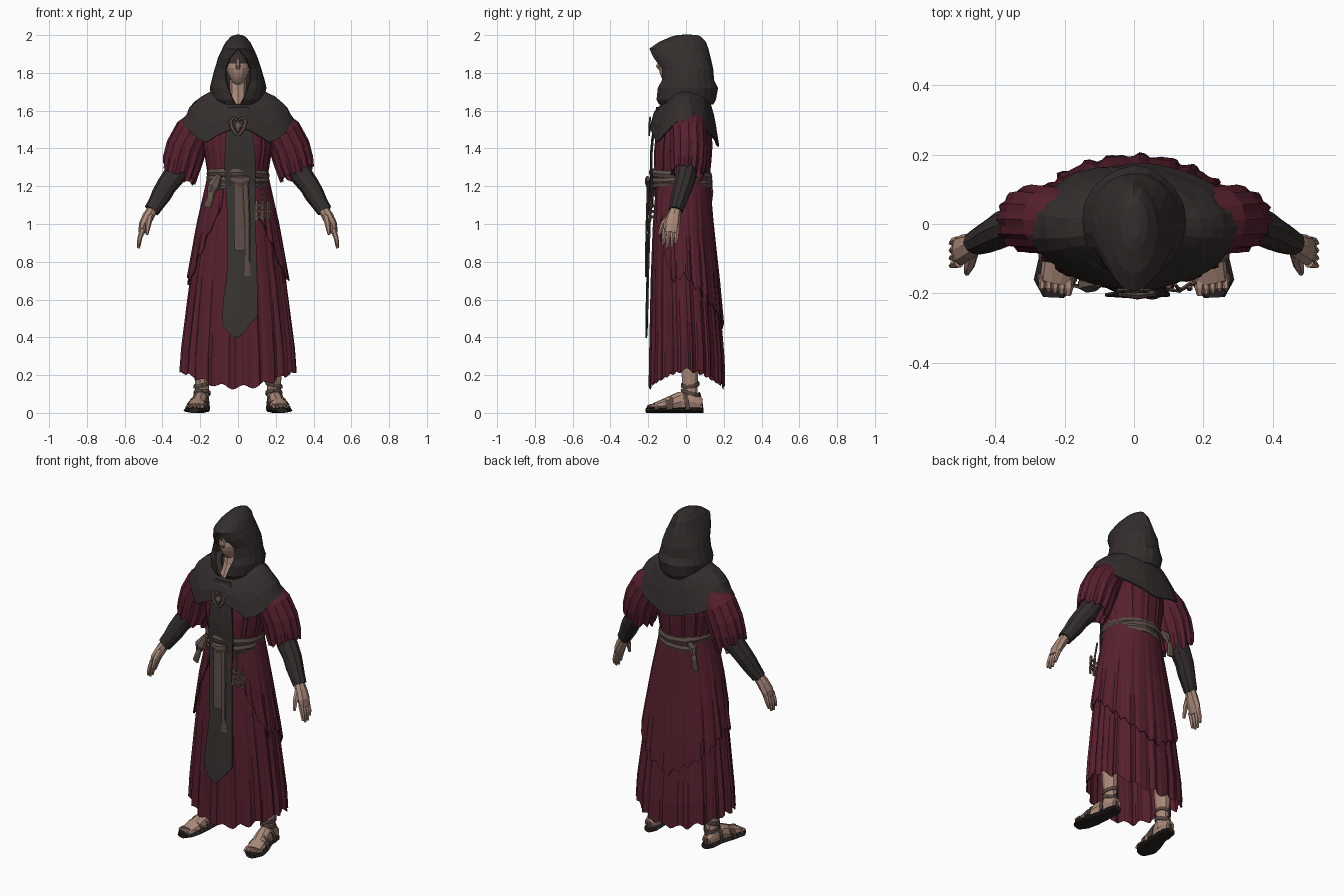
import bpy, bmesh, random
from math import sin, cos, pi
from mathutils import Vector

random.seed(4)
if "Cube" in bpy.data.objects:
    bpy.data.objects.remove(bpy.data.objects["Cube"])


def material(name, *rgb):
    m = bpy.data.materials.new(name)
    m.use_nodes = True
    m.diffuse_color = (*rgb, 1)
    m.node_tree.nodes["Principled BSDF"].inputs["Base Color"].default_value = (*rgb, 1)
    return m


MAROON = material("maroon cloth", .095, .0145, .0265)
DARK = material("charcoal cloth", .034, .0275, .0255)
PANEL = material("grey panel cloth", .041, .035, .032)
SKIN = material("skin", .4, .25, .195)
SASH = material("brown sash", .112, .077, .066)
STRAP = material("sandal leather", .095, .063, .052)
SOLE = material("dark sole", .018, .015, .014)
BRONZE = material("bronze", .14, .095, .078)


def finish(name, bm, mats, thick=0):
    bmesh.ops.remove_doubles(bm, verts=bm.verts, dist=.00001)
    bmesh.ops.recalc_face_normals(bm, faces=bm.faces)
    me = bpy.data.meshes.new(name)
    bm.to_mesh(me)
    bm.free()
    for m in mats:
        me.materials.append(m)
    ob = bpy.data.objects.new(name, me)
    bpy.context.collection.objects.link(ob)
    if thick:
        mod = ob.modifiers.new("thickness", "SOLIDIFY")
        mod.thickness, mod.offset = thick, 0
    return ob


def sheet(name, nu, nv, f, mat, closed=True, thick=0, jitter=0, caps=False):
    """Grid surface from f(u, v), with u around and v along."""
    bm = bmesh.new()
    cols = nu if closed else nu + 1
    rnd = lambda: random.uniform(-jitter, jitter)
    rows = [[bm.verts.new(Vector(f(i / nu, j / nv)) + Vector((rnd(), rnd(), rnd())))
             for i in range(cols)] for j in range(nv + 1)]
    for a, b in zip(rows, rows[1:]):
        for i in range(nu):
            k = (i + 1) % cols
            bm.faces.new((a[i], a[k], b[k], b[i]))
    if caps:
        bm.faces.new(rows[0])
        bm.faces.new(rows[-1])
    return finish(name, bm, [mat], thick)


def table(rows, key):
    """Linear lookup in rows whose first column ascends."""
    if key <= rows[0][0]:
        return rows[0][1:]
    for a, b in zip(rows, rows[1:]):
        if key <= b[0]:
            t = (key - a[0]) / (b[0] - a[0])
            return [p + (q - p) * t for p, q in zip(a[1:], b[1:])]
    return rows[-1][1:]


def oval(a, rx, yf, yb, z, k=1):
    """Point on a body section; angle 0 is the front."""
    return (k * rx * sin(a), (yf + yb) / 2 - k * (yb - yf) / 2 * cos(a), z)


def tube(name, pts, radii, mat, n=8, ref=(0, 1, 0), side=1, floor=None,
         pleat=0, jag=0, slant=0, thick=0, caps=True):
    """Swept oval along points; a radius pair is (across, along ref)."""
    pts = [Vector(p) for p in pts]
    ref = Vector(ref)
    last = len(pts) - 1
    noise = [random.uniform(-jag, jag) for _ in range(n)]

    def f(u, v):
        i = round(v * last)
        t = (pts[min(i + 1, last)] - pts[max(i - 1, 0)]).normalized()
        s = t.cross(ref).normalized()
        w = s.cross(t)
        a, b = radii[min(i, len(radii) - 1)]
        k = 1 + pleat * v * (-1) ** round(u * n)
        p = pts[i] + s * a * k * cos(2 * pi * u) + w * b * k * sin(2 * pi * u)
        if i == last:
            p += t * (noise[round(u * n) % n] - slant * cos(2 * pi * u))
        if floor is not None:
            p.z = max(p.z, floor)
        return (p.x * side, p.y, p.z)
    return sheet(name, n, last, f, mat, thick=thick, caps=caps)


def pleats(a):
    return sin(23 * a) * .6 + sin(37 * a + 1) * .4


# Pleated robe skirt and the shorter open overskirt
SKIRT = [(.12, .306, -.193, .2), (.3, .3, -.191, .198), (.7, .253, -.185, .165),
         (1, .205, -.175, .135), (1.26, .15, -.155, .115)]


def skirt(u, v):
    a = 2 * pi * u
    hem = .135 + .09 * sin(a) ** 2 + .012 * sin(17 * a)
    z = 1.25 + (hem - 1.25) * v
    return oval(a, *table(SKIRT, z), z, 1 + .045 * pleats(a) * v)


HEM = [(.45, 1.1), (.8, .93), (1.25, .7), (1.6, .73), (2.4, .57), (pi, .45)]


def overskirt(u, v):
    a = .45 + (2 * pi - .9) * u
    hem = table(HEM, min(a, 2 * pi - a))[0] + .015 * sin(29 * a)
    z = 1.25 + (hem - 1.25) * v
    return oval(a, *table(SKIRT, z), z, 1.05 + .035 * pleats(a) * v)


sheet("robe_skirt", 120, 8, skirt, MAROON)
sheet("overskirt", 100, 7, overskirt, MAROON, closed=False, thick=.006)

# Tunic body
TORSO = [(1.2, .15, -.155, .115), (1.3, .165, -.17, .13), (1.45, .19, -.165, .14), (1.62, .15, -.12, .11)]
sheet("tunic_body", 72, 6, lambda u, v: oval(2 * pi * u, *table(TORSO, 1.62 - .42 * v), 1.62 - .42 * v,
      1 + .025 * pleats(2 * pi * u)), MAROON, caps=True)

# Shoulder mantle with a dipping hem
CAPE = [(0, .085, -.1, .09, 1.72), (.3, .185, -.145, .125, 1.68), (.6, .245, -.17, .15, 1.63), (1, .292, -.183, .17, 1.55)]
DROP = [(0, .04), (.25, .06), (.63, .125), (.95, .075), (1.3, .01), (1.75, 0), (2.3, .07), (pi, .14)]


def mantle(u, v):
    a = 2 * pi * u
    rx, yf, yb, z = table(CAPE, v)
    z -= table(DROP, min(a, 2 * pi - a))[0] * v + .07 * max(0, cos(a)) ** 2 * (1 - v)
    return oval(a, rx, yf, yb, z, 1 + .012 * v * sin(9 * a))


sheet("shoulder_mantle", 32, 6, mantle, DARK, thick=.01, jitter=.003)

# Hood: section rows with a front opening angle
HOOD = [(1.635, .115, -.14, .14, .12), (1.66, .135, -.155, .152, .2), (1.72, .145, -.155, .162, .36),
        (1.76, .136, -.14, .144, .48), (1.82, .12, -.145, .142, .56), (1.88, .1, -.18, .126, .42),
        (1.925, .08, -.19, .112, 0), (1.96, .062, -.14, .1, 0), (1.988, .036, -.075, .076, 0),
        (1.996, .018, -.045, .055, 0), (1.998, 0, .005, .005, 0)]


def hood(u, v):
    z, rx, yf, yb, gap = HOOD[round(v * (len(HOOD) - 1))]
    a = gap + (2 * pi - 2 * gap) * u
    return oval(a, rx, yf, yb, z, 1 + .02 * sin(a / 2) ** 2 * sin(5 * a + 25 * z))


sheet("hood", 18, len(HOOD) - 1, hood, DARK, closed=False, thick=.01)

# Head with a dark blindfold band, nose, neck
bm = bmesh.new()
bmesh.ops.create_uvsphere(bm, u_segments=16, v_segments=12, radius=1)
for v in bm.verts:
    taper = 1 + .35 * min(0, v.co.z)
    v.co = (v.co.x * .064 * taper, -.066 + v.co.y * .078 * taper ** .3, 1.825 + v.co.z * .1)
for f in bm.faces:
    f.material_index = int(f.calc_center_median().z > 1.86)
finish("head", bm, [SKIN, DARK])
tube("nose", [(0, -.132, 1.875), (0, -.147, 1.835), (0, -.142, 1.82)], [(.007, .006), (.013, .014), (.008, .008)], SKIN, 6)
tube("neck", [(0, -.05, 1.76), (0, -.065, 1.69), (0, -.085, 1.62)], [(.045, .045), (.043, .045), (.045, .06)], SKIN)

# Long front panel with a pointed end
PANEL_ROWS = [(.42, -.08, .1, -.212), (.55, -.085, .105, -.21), (.75, -.055, .1, -.205), (1.15, -.06, .09, -.192),
              (1.25, -.07, .095, -.186), (1.4, -.07, .09, -.188), (1.64, -.05, .05, -.15)]


def panel(u, v):
    z = 1.62 - 1.18 * v
    x0, x1, y = table(PANEL_ROWS, z)
    if v == 1:
        z += table([(0, .02), (.4, -.055), (1, .07)], u)[0]
    return (x0 + (x1 - x0) * u, y + .006 * abs(2 * u - 1), z)


ob = sheet("front_panel", 6, 14, panel, DARK, closed=False, thick=.008)
ob.data.materials.append(PANEL)
for p in ob.data.polygons:
    p.material_index = int(p.center.z < 1.2)

# Wrapped sash, knots and hanging ends
for k, (z, tilt) in enumerate([(1.208, .01), (1.238, -.014), (1.262, .012)]):
    def band(u, v, z=z, tilt=tilt):
        a, c = 2 * pi * u, 2 * pi * v
        x, y, h = oval(a, .155, -.183, .128, z + tilt * sin(a + k))
        g = 1 + .08 * cos(c) + .012 * sin(11 * a + k)
        return (x * g, (y + .03) * g - .03, h + .022 * sin(c))
    sheet(f"sash_wrap_{k + 1}", 36, 6, band, SASH)

ENDS = {
    "front_knot": ([(-.04, -.2, 1.24), (.01, -.206, 1.225), (.06, -.2, 1.24)], [(.015, .01), (.03, .012), (.015, .01)]),
    "wide_sash_end": ([(.0, -.2, 1.23), (.005, -.206, 1.05), (.012, -.21, .86)], [(.025, .008), (.03, .006), (.034, .005)]),
    "long_sash_end": ([(.04, -.198, 1.23), (.05, -.208, 1.0), (.05, -.212, .8), (.052, -.212, .72)], [(.016, .007), (.015, .006), (.013, .006), (.02, .006)]),
    "side_knot": ([(-.1, -.17, 1.26), (-.13, -.175, 1.2), (-.15, -.17, 1.15)], [(.015, .012), (.036, .024), (.014, .01)]),
    "side_tassel": ([(-.13, -.175, 1.2), (-.145, -.182, 1.14), (-.165, -.178, 1.09)], [(.014, .009), (.018, .009), (.02, .005)]),
    "back_knot": ([(-.1, .115, 1.25), (-.135, .12, 1.225), (-.145, .13, 1.19)], [(.014, .01), (.028, .022), (.014, .012)]),
    "back_tail": ([(-.135, .12, 1.22), (-.15, .135, 1.17), (-.155, .13, 1.1)], [(.015, .01), (.02, .01), (.024, .006)]),
}
for name, (pts, radii) in ENDS.items():
    tube(name, pts, radii, BRONZE if "side" in name else SASH, 7, ref=(0, 1, .01))

# Lattice charm hung at the hip
for k in range(3):
    d = .03 * (k - 1)
    w = .05 - abs(d) / 2
    tube(f"charm_bar_{k + 1}", [(.13 - w, -.188, 1.065 + d), (.13, -.193, 1.07 + d), (.13 + w, -.168, 1.065 + d)], [(.008, .005)], BRONZE, 5)
    tube(f"charm_post_{k + 1}", [(.13 + d, -.186 + abs(d) / 6, 1.125), (.13 + d, -.194 + abs(d) / 6, 1.015)], [(.009, .005)], BRONZE, 5)
tube("charm_cord", [(.12, -.175, 1.22), (.13, -.19, 1.11)], [(.006, .004)], SASH, 5)

# Heart-shaped pendant
for side, word in ((1, "left"), (-1, "right")):
    tube(f"pendant_{word}", [(.004, -.194, 1.47), (.03, -.194, 1.505), (.04, -.192, 1.54), (.025, -.19, 1.562), (.004, -.19, 1.55)],
         [(.008, .005), (.011, .006), (.011, .006), (.009, .005), (.008, .004)], BRONZE, 6, side=side)
tube("pendant_stone", [(0, -.192, 1.54), (0, -.196, 1.515), (0, -.192, 1.49)], [(.01, .003), (.016, .005), (.006, .003)], BRONZE, 6)

# Arms and legs, once per side
for side, word in ((1, "left"), (-1, "right")):
    def limb(name, pts, radii, mat, n=8, **kw):
        tube(f"{word}_{name}", pts, radii, mat, n, side=side, **kw)

    limb("sleeve", [(.16, .01, 1.57), (.235, .012, 1.48), (.275, .015, 1.4), (.295, .014, 1.33), (.312, .008, 1.265)],
         [(.07, .08), (.1, .095), (.102, .095), (.098, .09), (.088, .082)], MAROON, 28, pleat=.07, jag=.025, slant=.02, thick=.006, caps=False)
    limb("forearm", [(.28, .01, 1.36), (.335, 0, 1.26), (.38, -.015, 1.2), (.405, -.03, 1.155), (.432, -.043, 1.11), (.458, -.055, 1.07)],
         [(.055, .055), (.06, .056), (.054, .052), (.053, .047), (.045, .043), (.041, .036)], DARK, 10, jag=.005)
    limb("palm", [(.448, -.052, 1.085), (.475, -.065, 1.04), (.498, -.075, .995), (.51, -.08, .955)],
         [(.028, .03), (.031, .038), (.028, .044), (.018, .04)], SKIN)
    for k in range(4):
        y, tip = -.113 + .022 * k, (.888, .872, .874, .895)[k]
        limb(f"finger_{k + 1}", [(.504, y, .975), (.52, y - .004, .925), (.527, y - .008, tip)],
             [(.015, .013), (.013, .012), (.008, .007)], SKIN, 6)
    limb("thumb", [(.465, -.082, 1.045), (.475, -.122, 1.0), (.482, -.142, .945)], [(.018, .018), (.016, .014), (.008, .008)], SKIN, 6)

    limb("leg", [(.19, .015, .42), (.19, .02, .22), (.19, .022, .13), (.193, .022, .05)], [(.05, .055), (.042, .048), (.036, .04), (.038, .045)], SKIN, 10)
    limb("foot", [(.195, .082, .045), (.195, .03, .06), (.2, -.03, .06), (.215, -.11, .04), (.225, -.17, .032)],
         [(.028, .03), (.04, .055), (.042, .055), (.05, .038), (.047, .02)], SKIN, 10, ref=(0, 0, 1), floor=.025)
    limb("sole", [(.193, .092, .014), (.194, .06, .014), (.2, -.03, .014), (.216, -.11, .014), (.23, -.17, .014), (.232, -.212, .014)],
         [(.025, .014), (.045, .014), (.048, .014), (.06, .014), (.06, .014), (.03, .014)], SOLE, 10, ref=(0, 0, 1), floor=0)
    for k in range(5):
        x, r = .188 + .019 * k, (.014, .011, .011, .01, .009)[k]
        limb(f"toe_{k + 1}", [(x, -.15, .036), (x + .001, -.185, .036), (x + .002, -.206 + .004 * k, .032)],
             [(r, r), (r, r), (r * .6, r * .6)], SKIN, 6, ref=(0, 0, 1))
    # Sandal straps over the foot and around the ankle
    for k, (x, y, w, h, lean) in enumerate([(.222, -.155, .054, .05, 0), (.216, -.105, .055, .073, .03), (.21, -.07, .053, .088, -.03), (.2, -.015, .047, .11, .05)]):
        arc = [(x - w * cos(pi * i / 8), y + lean * (i / 8 - .5), .018 + (h - .018) * sin(pi * i / 8) ** .8) for i in range(9)]
        limb(f"foot_strap_{k + 1}", arc, [(.005, .014)], STRAP, 6)
    for k, z in enumerate((.105, .15)):
        loop = [(.19 + .042 * sin(pi * i / 6), .022 - .046 * cos(pi * i / 6), z + .012 * cos(pi * i / 6 + k * 2)) for i in range(13)]
        limb(f"ankle_strap_{k + 1}", loop, [(.004, .012)], STRAP, 6, ref=(0, 0, 1))
    limb("heel_strap", [(.195, .087, .02), (.194, .083, .06), (.192, .07, .11)], [(.012, .005)], STRAP, 6)
